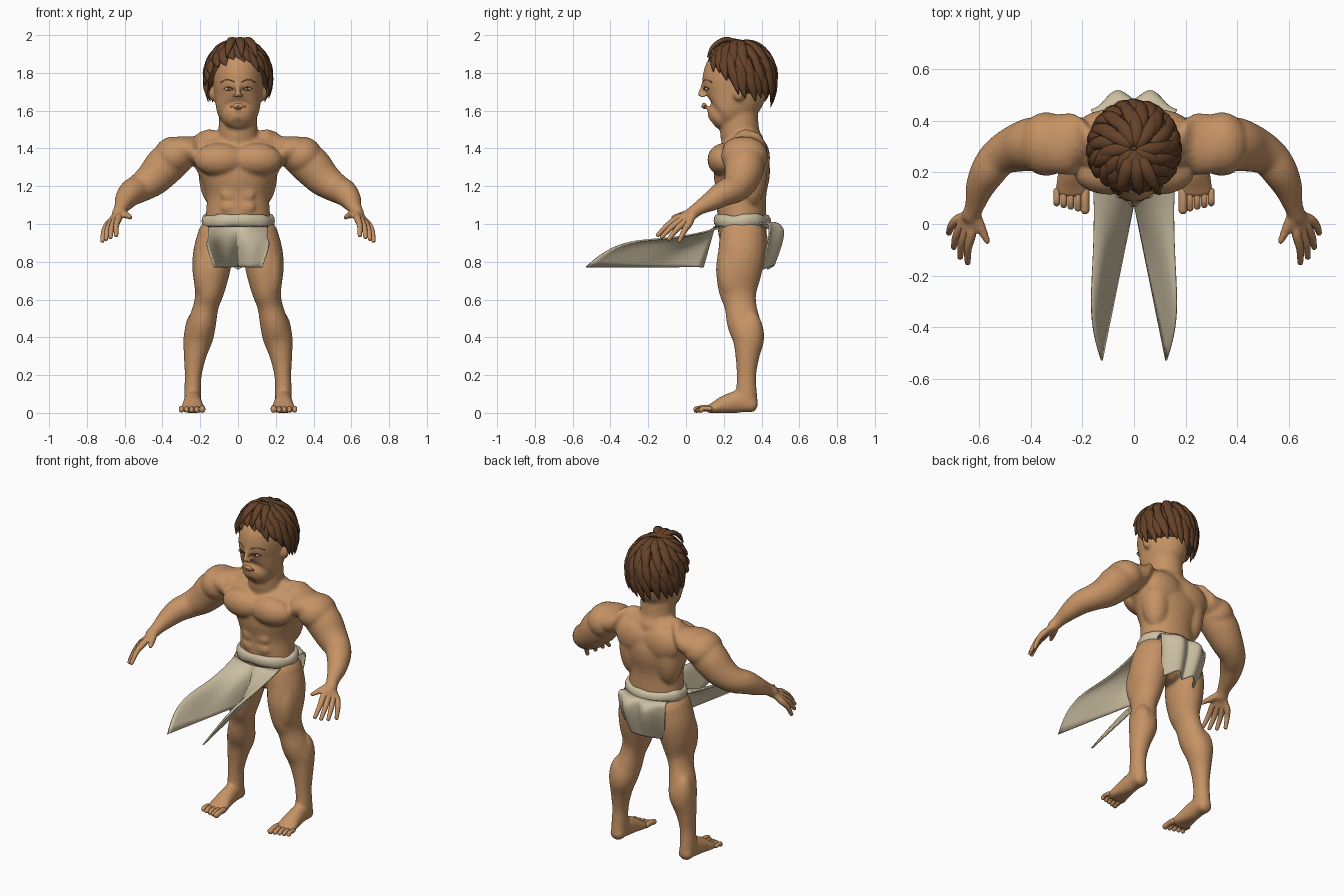
import bpy, bmesh, math, random
from math import sin, cos, pi, radians, sqrt
from mathutils import Vector, Matrix

random.seed(4)
if "Cube" in bpy.data.objects:
    bpy.data.objects.remove(bpy.data.objects["Cube"])


def material(name, rgb):
    mat = bpy.data.materials.new(name)
    mat.use_nodes = True
    mat.diffuse_color = (*rgb, 1)
    mat.node_tree.nodes["Principled BSDF"].inputs["Base Color"].default_value = (*rgb, 1)
    return mat


skin = material("tan skin", (.56, .29, .13))
brown = material("brown hair", (.13, .054, .022))
linen = material("beige linen", (.6, .52, .36))
lip_tone = material("lip brown", (.4, .18, .085))
eye_white = material("eye white", (.5, .38, .24))
dark = material("dark brown", (.08, .04, .02))


def finish(bm, name, mat):
    bmesh.ops.recalc_face_normals(bm, faces=bm.faces)
    for face in bm.faces:
        face.smooth = True
    mesh = bpy.data.meshes.new(name)
    bm.to_mesh(mesh)
    bm.free()
    obj = bpy.data.objects.new(name, mesh)
    bpy.context.collection.objects.link(obj)
    mesh.materials.append(mat)
    return obj


def skin_rings(bm, rings, closed=True, caps=True):
    rows = [[bm.verts.new(p) for p in ring] for ring in rings]
    n = len(rows[0])
    for a, b in zip(rows, rows[1:]):
        for i in range(n if closed else n - 1):
            j = (i + 1) % n
            bm.faces.new((a[i], a[j], b[j], b[i]))
    if caps:
        bm.faces.new(rows[0])
        bm.faces.new(rows[-1])


def smooth_rows(rows, steps=4):
    """Catmull-Rom interpolation of position and radius together."""
    rows = [Vector(r) for r in rows]
    pts = [rows[0]] + rows + [rows[-1]]
    out = []
    for a, b, c, d in zip(pts, pts[1:], pts[2:], pts[3:]):
        for k in range(steps):
            t = k / steps
            out.append(b + (c - a) * (t / 2) + (a - b * 2.5 + c * 2 - d / 2) * t**2
                       + (b * 1.5 - a / 2 - c * 1.5 + d / 2) * t**3)
    return out + [rows[-1]]


def tube(bm, stations, mirror=1, sides=20):
    """Rounded tube through (x, y, z, radius, depth radius) stations."""
    rows = smooth_rows([s if len(s) == 5 else (*s, s[3]) for s in stations])
    centres = [Vector(r[:3]) for r in rows]
    rings = []
    for i, (c, r) in enumerate(zip(centres, rows)):
        t = (centres[min(i + 1, len(rows) - 1)] - centres[max(i - 1, 0)]).normalized()
        side = (Vector((1, 0, 0)) - t * t.x).normalized()
        up = t.cross(side)
        end = -1 if i == 0 else 1 if i == len(rows) - 1 else 0
        shapes = [(0, 1)] + ([(.4, .85), (.7, .45)] if end else [])
        for push, scale in (shapes[::-1] if end < 0 else shapes):
            mid = c + t * end * push * min(r[3], r[4])
            ring = [mid + scale * (side * r[3] * cos(a) + up * r[4] * sin(a))
                    for a in (2 * pi * k / sides for k in range(sides))]
            rings.append([Vector((p.x * mirror, p.y, p.z)) for p in ring])
    skin_rings(bm, rings)


def ball(bm, centre, radii, mirror=1):
    mat = Matrix.Translation((centre[0] * mirror, *centre[1:])) @ Matrix.Diagonal((*radii, 1))
    bmesh.ops.create_uvsphere(bm, u_segments=20, v_segments=12, radius=1, matrix=mat)


# Body: torso, neck and head
bm = bmesh.new()
tube(bm, [(0, .3, .86, .1, .09), (0, .3, .93, .18, .125), (0, .295, 1.05, .17, .13),
          (0, .295, 1.15, .168, .13), (0, .295, 1.25, .202, .148), (0, .3, 1.34, .25, .143),
          (0, .317, 1.41, .26, .115), (0, .325, 1.44, .18, .09)], sides=32)
tube(bm, [(0, .31, 1.41, .115, .11), (0, .285, 1.48, .105, .105), (0, .28, 1.6, .1, .1)])
tube(bm, [(0, .185, 1.572, .088, .083), (0, .205, 1.59, .108, .11), (0, .232, 1.63, .118, .143),
          (0, .255, 1.69, .126, .167), (0, .265, 1.78, .132, .175), (0, .285, 1.86, .115, .15),
          (0, .29, 1.91, .07, .09)], sides=32)
tube(bm, [(0, .096, 1.75, .012), (0, .084, 1.71, .013), (0, .077, 1.685, .018)], sides=12)
ball(bm, (0, .096, 1.625), (.035, .014, .02))

digits = bmesh.new()
for s in (1, -1):
    # Muscle masses
    for centre, radii in (
            ((.095, .2, 1.34), (.14, .087, .088)),      # chest
            ((.125, .345, 1.28), (.085, .085, .19)),    # side of back
            ((.09, .375, 1.35), (.13, .07, .11)),       # upper back
            ((.34, .31, 1.36), (.108, .125, .103)),     # shoulder
            ((.085, .345, .91), (.1, .09, .1)),         # buttock
            ((.185, .25, .74), (.052, .08, .15)),       # outer thigh
            ((.225, .345, .41), (.06, .066, .13)),      # calf
            ((.135, .28, 1.69), (.02, .03, .04)),       # ear
            ((.018, .091, 1.676), (.013, .014, .01))):  # nostril
        ball(bm, centre, radii, s)
    for k in range(3):
        ball(bm, (.045, .18, 1.09 + .065 * k), (.045, .02, .036), s)
    tube(bm, [(.04, .305, 1.39, .065, .09), (.2, .31, 1.39, .073, .12),
              (.32, .31, 1.385, .078, .115)], s)
    # Arm
    tube(bm, [(.3, .31, 1.37, .09), (.38, .31, 1.315, .106), (.45, .295, 1.24, .094),
              (.52, .262, 1.19, .077), (.565, .205, 1.165, .07), (.598, .14, 1.125, .056),
              (.618, .07, 1.085, .038), (.635, .03, 1.055, .035)], s)
    # Hand bones out of the wrist, then separate fingers
    for k in range(4):
        f = k / 3
        knuckle = Vector((.632, -.045, 1.03)).lerp(Vector((.688, .015, 1.0)), f)
        tip = Vector((.645, -.15, .94)).lerp(Vector((.718, -.035, .91)), f)
        tip += Vector((.006, -.02, 0)) * sin(pi * f)
        mid = knuckle.lerp(tip, .5) + Vector((.006, 0, .008))
        root = Vector((.622, .05, 1.07)).lerp(knuckle, .6)
        tube(bm, [(.622, .05, 1.07, .022), (*knuckle, .019)], s, 10)
        tube(digits, [(*root, .016), (*knuckle, .0185), (*mid, .015), (*tip, .011)], s, 12)
    tube(bm, [(.622, .05, 1.07, .022), (.595, -.01, 1.05, .021), (.568, -.07, 1.035, .014)], s, 10)
    # Leg and foot
    tube(bm, [(.11, .3, .95, .1, .12), (.132, .295, .85, .105, .125), (.142, .28, .75, .1, .122),
              (.15, .275, .65, .08, .103), (.168, .288, .57, .067, .085), (.19, .305, .48, .075, .089),
              (.21, .33, .4, .079, .086), (.228, .325, .3, .06, .064), (.237, .32, .2, .045, .052),
              (.24, .32, .12, .045, .055), (.24, .32, .06, .046, .06)], s)
    tube(bm, [(.24, .35, .04, .044, .04), (.24, .29, .06, .046, .06), (.24, .21, .045, .053, .05),
              (.24, .15, .026, .064, .032), (.24, .12, .02, .062, .022)], s)
    for k in range(5):
        x = .19 + .0275 * k
        r = .017 if k == 0 else .0125
        tube(digits, [(x, .13, .022, r), (x, .09, .024, r),
                      (x, .052 + .007 * k, r, r)], s, 12)
for v in bm.verts:
    v.co.z = max(v.co.z, 0)
finish(digits, "fingers_and_toes", skin)
body = finish(bm, "body", skin)
remesh = body.modifiers.new("fuse", 'REMESH')
remesh.mode = 'VOXEL'
remesh.voxel_size = .008
remesh.use_smooth_shade = True
relax = body.modifiers.new("relax", 'SMOOTH')
relax.factor = .5
relax.iterations = 12


# Face details
def face_y(x, y=.265, rx=.131, ry=.174):
    return y - ry * sqrt(1 - (x / rx)**2)


brows, eyes, irises, lids = (bmesh.new() for _ in range(4))
for s in (1, -1):
    tube(brows, [(x, face_y(x), z, .0035, .005)
                 for x, z in ((.02, 1.75), (.045, 1.762), (.07, 1.762), (.09, 1.75))], s, 8)
    ball(eyes, (.05, face_y(.05) + .005, 1.715), (.022, .01, .009), s)
    ball(irises, (.05, face_y(.05) - .002, 1.715), (.008, .004, .008), s)
    tube(lids, [(x, face_y(x) - .001, z, .0025)
                for x, z in ((.027, 1.714), (.05, 1.725), (.074, 1.716))], s, 8)
finish(brows, "eyebrows", brown)
finish(eyes, "eyes", eye_white)
finish(irises, "irises", dark)
finish(lids, "eyelids", dark)
bm = bmesh.new()
tube(bm, [(x, .086 + 8 * x * x, 1.622, .004, .006) for x in (-.04, -.02, 0, .02, .04)], sides=8)
finish(bm, "lips", lip_tone)


# Hair: a closed cap with layers of overlapping tufts
def hairline(az):
    return radians(64 + 63 * min(1, .9 * (1 - cos(az))))


def scalp(az, p, lift=0):
    below = max(0, p - pi / 2)
    rad = sin(min(p, pi / 2)) * (1 - .2 * below**2)
    z = cos(p) if p < pi / 2 else -below
    return Vector((sin(az) * rad * (.16 + lift), .29 - cos(az) * rad * (.17 + lift),
                   1.785 + z * (.175 + lift)))


bm = bmesh.new()
turns = [2 * pi * k / 40 for k in range(40)]
rings = [[scalp(a, hairline(a) * (.02 + .93 * k / 10)) for a in turns] for k in range(11)]
skin_rings(bm, rings + [[Vector((0, .28, 1.74)) + .01 * Vector((sin(a), -cos(a), 0)) for a in turns]])
finish(bm, "hair_cap", brown)

bm = bmesh.new()
for start, stop, count in ((.03, .5, 10), (.2, .7, 15), (.42, .9, 20), (.62, 1.04, 24)):
    for k in range(count):
        az = 2 * pi * (k + random.uniform(.3, .7)) / count
        stop_k = stop + random.uniform(-.06, .06)
        path = []
        for i in range(8):
            t = i / 7
            turn = az + .3 * t
            path.append(scalp(turn, hairline(turn) * (start + (stop_k - start) * t), .006 + .012 * t))
        rings = []
        for i, c in enumerate(path):
            along = (path[min(i + 1, 7)] - path[max(i - 1, 0)]).normalized()
            out = (c - Vector((0, .29, 1.76))).normalized()
            side = along.cross(out).normalized()
            w = max(.06, sin(pi * (.15 + .85 * i / 7))**.8)
            rings.append([c + side * .027 * w * cos(a) + side.cross(along) * .016 * w * sin(a)
                          for a in (pi * j / 4 for j in range(8))])
        skin_rings(bm, rings)
# Raised forelock
for x in (-.03, .01, .05):
    tube(bm, [(x * .3, .28, 1.955, .02, .012), (x, .21, 1.977, .026, .014),
              (x * 1.6, .145, 1.94, .02, .012), (x * 2, .115, 1.885, .004)], sides=8)
finish(bm, "hair_tufts", brown)


# Loincloth: rolled waistband, split front apron and back flap
def sheet(name, point, nu, nv):
    bm = bmesh.new()
    skin_rings(bm, [[point(u / nu, v / nv) for u in range(nu + 1)] for v in range(nv + 1)], False, False)
    obj = finish(bm, name, linen)
    thick = obj.modifiers.new("thickness", 'SOLIDIFY')
    thick.thickness = .008
    thick.offset = 0


bm = bmesh.new()
rings = []
for k in range(49):
    a = 2 * pi * k / 48
    swell = 1 + .08 * sin(5 * a) + .06 * cos(9 * a)
    rings.append([Vector((cos(a) * (.172 + .022 * swell * cos(b)), .297 + sin(a) * (.13 + .022 * swell * cos(b)),
                          1.015 + .004 * sin(3 * a) + .035 * swell * sin(b)))
                  for b in (2 * pi * j / 12 for j in range(12))])
skin_rings(bm, rings, caps=False)
bmesh.ops.remove_doubles(bm, verts=bm.verts, dist=.0005)
finish(bm, "waistband", linen)


def apron(u, v):
    u = 2 * u - 1
    w = abs(u)
    belt = Vector((.16 * u, .15 + .05 * w * w, .985))
    hem = Vector((.125 * u, .09 - .62 * w, .772))
    bow = sin(pi * v**2.2)
    return belt.lerp(hem, v) + Vector((.03 * u * bow, 0, .06 * w * bow + .01 * bow * sin(9 * w)))


sheet("front_apron", apron, 36, 20)


def back_flap(u, v):
    u = 2 * u - 1
    fold = cos(2 * pi * (abs(u) - .42))
    flare = sin(pi * v**.5)
    return Vector((u * (.15 + .02 * flare - .025 * v), .425 - .04 * u * u + .025 * v
                   + .068 * flare + .022 * fold * min(1, 4 * v), 1.0 - .23 * v + .012 * fold * v
                   + .03 * flare * (1 - v)))


sheet("back_flap", back_flap, 32, 18)
